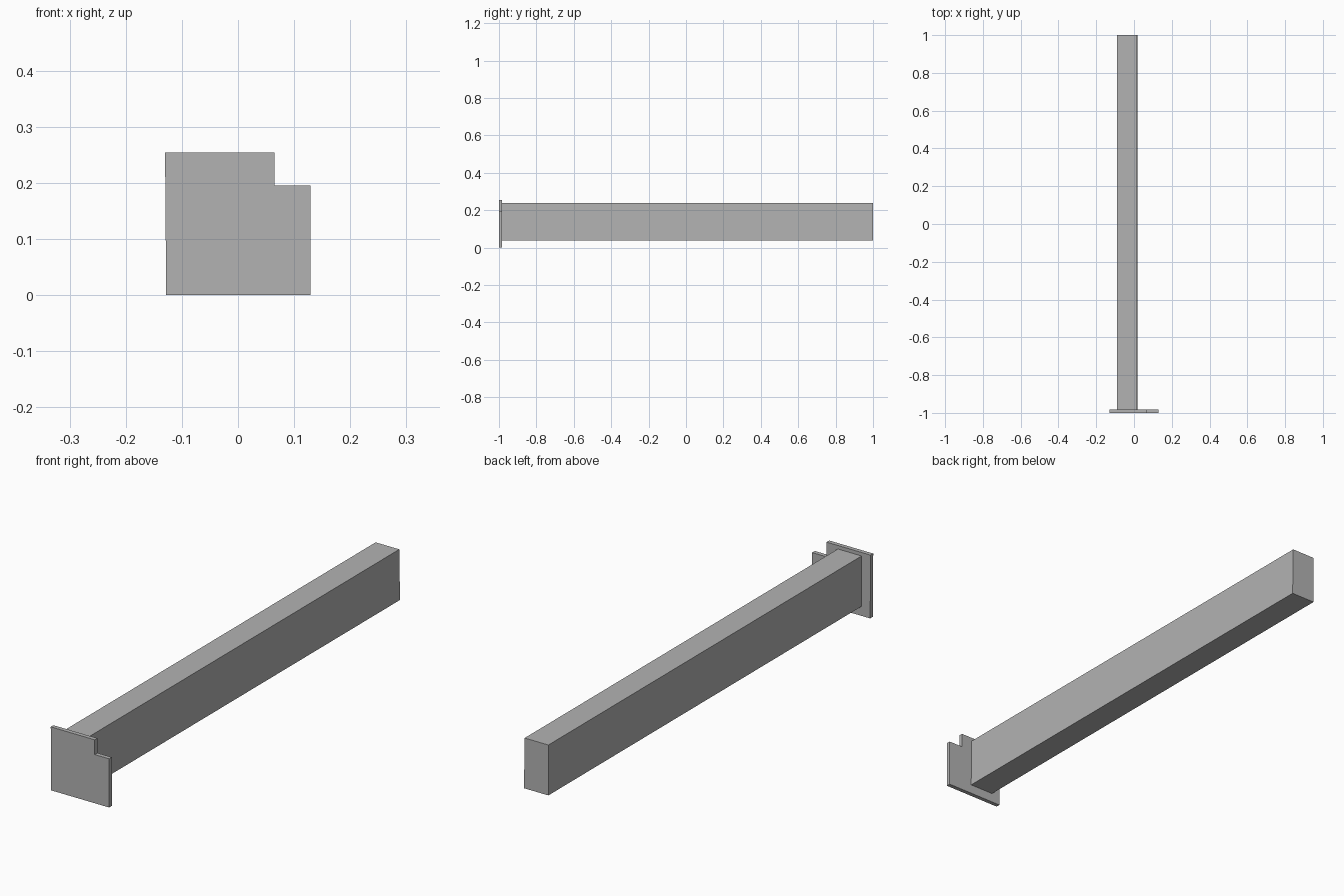
import bpy
import bmesh

cube = bpy.data.objects.get("Cube")
if cube:
    bpy.data.objects.remove(cube, do_unlink=True)

# Single plain grey finish
grey = bpy.data.materials.new("plain_grey")
grey.use_nodes = True
colour = (0.45, 0.45, 0.45, 1)
grey.diffuse_color = colour
grey.node_tree.nodes["Principled BSDF"].inputs["Base Color"].default_value = colour


def extrude_profile(name, profile, y_start, y_end):
    """Extrude an x-z outline along y into a closed solid."""
    bm = bmesh.new()
    face = bm.faces.new([bm.verts.new((x, y_start, z)) for x, z in profile])
    result = bmesh.ops.extrude_face_region(bm, geom=[face], use_keep_orig=True)
    moved = [v for v in result["geom"] if isinstance(v, bmesh.types.BMVert)]
    bmesh.ops.translate(bm, verts=moved, vec=(0, y_end - y_start, 0))
    bmesh.ops.recalc_face_normals(bm, faces=bm.faces)
    mesh = bpy.data.meshes.new(name)
    bm.to_mesh(mesh)
    bm.free()
    mesh.materials.append(grey)
    obj = bpy.data.objects.new(name, mesh)
    bpy.context.scene.collection.objects.link(obj)
    return obj


# Thin end plate with a notched upper corner
plate_outline = [(-0.128, 0), (0.129, 0), (0.129, 0.195),
                 (0.065, 0.195), (0.065, 0.254), (-0.13, 0.254)]
extrude_profile("end_plate", plate_outline, -1, -0.983)

# Long beam, very slightly wider at its base
beam_outline = [(-0.09, 0.038), (0.018, 0.038), (0.015, 0.24), (-0.09, 0.24)]
extrude_profile("beam", beam_outline, -0.983, 1)
